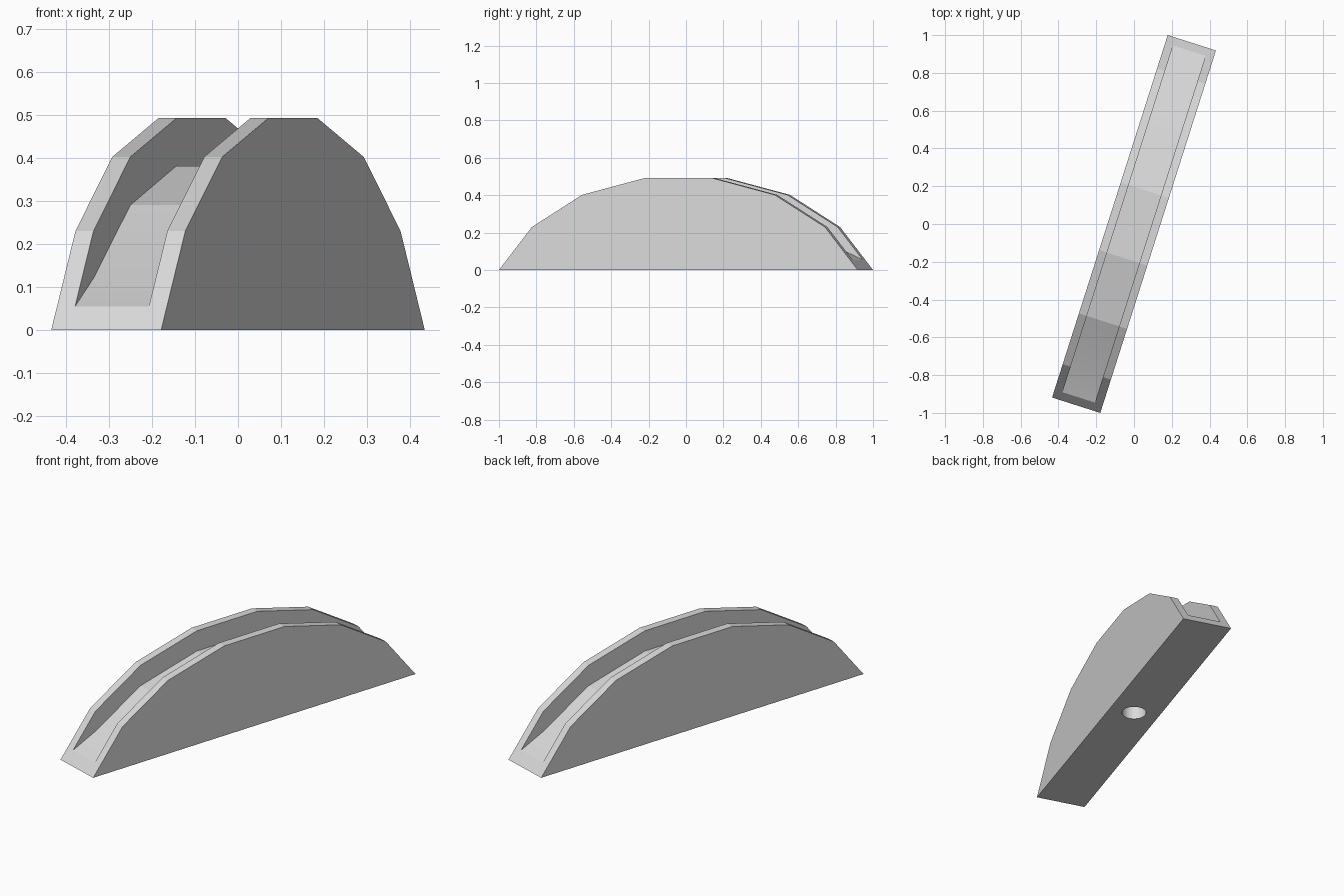
import bpy, bmesh, math

if "Cube" in bpy.data.objects:
    bpy.data.objects.remove(bpy.data.objects["Cube"])

ANGLE = math.radians(-17.7)
HALF_W, WALL = 0.134, 0.044

mat = bpy.data.materials.new("light grey")
mat.diffuse_color = (0.7, 0.7, 0.7, 1)
mat.use_nodes = True
mat.node_tree.nodes["Principled BSDF"].inputs["Base Color"].default_value = mat.diffuse_color


def prism(name, profile, half_width):
    """Extrude a (length, height) profile across the width."""
    bm = bmesh.new()
    face = bm.faces.new([bm.verts.new((-half_width, y, z)) for y, z in profile])
    ext = bmesh.ops.extrude_face_region(bm, geom=[face])
    moved = [v for v in ext["geom"] if isinstance(v, bmesh.types.BMVert)]
    bmesh.ops.translate(bm, verts=moved, vec=(2 * half_width, 0, 0))
    bmesh.ops.recalc_face_normals(bm, faces=bm.faces)
    mesh = bpy.data.meshes.new(name)
    bm.to_mesh(mesh)
    bm.free()
    mesh.materials.append(mat)
    obj = bpy.data.objects.new(name, mesh)
    bpy.context.collection.objects.link(obj)
    obj.rotation_euler.z = ANGLE
    return obj


def mirrored(half):
    return half + [(-y, z) for y, z in reversed(half)]


# Arched body
body = prism("rocker_body", mirrored(
    [(1.007, 0), (0.822, 0.23), (0.54, 0.402), (0.188, 0.492)]), HALF_W)

# Channel along the top, between the two side walls
channel = prism("channel_cutter", mirrored(
    [(1.11, 0.8), (1.11, -0.012), (0.966, 0.053), (0.822, 0.12),
     (0.54, 0.29), (0.188, 0.381)]), HALF_W - WALL)

# Round peg hole in the underside
bpy.ops.mesh.primitive_cylinder_add(vertices=32, radius=0.063, depth=0.4,
                                    location=(0, 0, 0))
hole = bpy.context.object
hole.name = "peg_hole_cutter"
hole.data.materials.append(mat)

for cutter in (channel, hole):
    cutter.hide_render = True
    mod = body.modifiers.new(cutter.name, 'BOOLEAN')
    mod.operation = 'DIFFERENCE'
    mod.solver = 'EXACT'
    mod.object = cutter
    bpy.context.view_layer.objects.active = body
    bpy.ops.object.modifier_apply(modifier=mod.name)
    bpy.data.objects.remove(cutter)

bpy.ops.object.select_all(action='DESELECT')
body.select_set(True)
bpy.context.view_layer.objects.active = body
bpy.ops.object.shade_smooth_by_angle(angle=math.radians(13))
